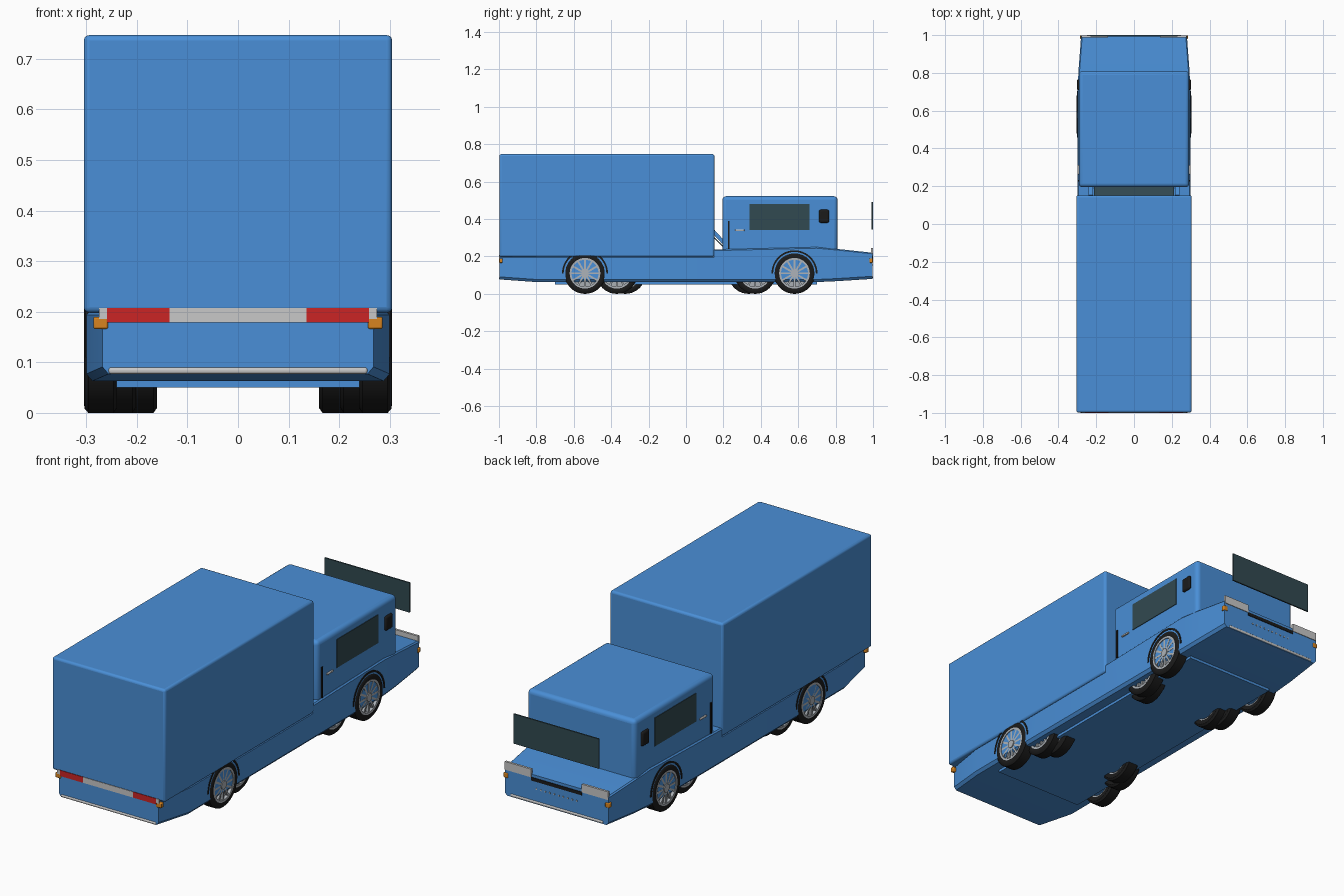
import bpy, bmesh, math
from mathutils import Matrix, Vector

if "Cube" in bpy.data.objects:
    bpy.data.objects.remove(bpy.data.objects["Cube"])


def material(name, r, g, b):
    m = bpy.data.materials.new(name)
    m.diffuse_color = (r, g, b, 1)
    m.use_nodes = True
    m.node_tree.nodes["Principled BSDF"].inputs["Base Color"].default_value = m.diffuse_color
    return m


BLUE = material("body_blue", 0.068, 0.275, 0.68)
GLASS = material("dark_glass", 0.031, 0.067, 0.082)
BLACK = material("rubber_black", 0.011, 0.011, 0.011)
SILVER = material("rim_silver", 0.42, 0.45, 0.48)
WHITE = material("light_grey", 0.58, 0.58, 0.58)
RED = material("reflector_red", 0.6, 0.018, 0.018)
ORANGE = material("marker_orange", 0.68, 0.23, 0.014)


def finish(bm, name, mat, bevel=0.0, segments=3):
    bmesh.ops.recalc_face_normals(bm, faces=bm.faces)
    me = bpy.data.meshes.new(name)
    bm.to_mesh(me)
    bm.free()
    ob = bpy.data.objects.new(name, me)
    bpy.context.collection.objects.link(ob)
    me.materials.append(mat)
    if bevel:
        b = ob.modifiers.new("bevel", 'BEVEL')
        b.width, b.segments, b.limit_method = bevel, segments, 'ANGLE'
        b.angle_limit = math.radians(35)
    bpy.ops.object.select_all(action='DESELECT')
    ob.select_set(True)
    bpy.context.view_layer.objects.active = ob
    bpy.ops.object.shade_smooth_by_angle(angle=math.radians(35))
    return ob


def box(name, mat, x, y, z, bevel=0.0, segments=3):
    """Box from (min, max) pairs."""
    bm = bmesh.new()
    bmesh.ops.create_cube(bm, size=1)
    for v in bm.verts:
        v.co = [(a + b) / 2 + c * (b - a) for (a, b), c in zip((x, y, z), v.co)]
    return finish(bm, name, mat, bevel, segments)


def pair(name, mat, x, y, z, bevel=0.0):
    """The same box on both sides of the truck."""
    box(name + "_right", mat, x, y, z, bevel)
    box(name + "_left", mat, (-x[1], -x[0]), y, z, bevel)


def lathe(name, mat, profile, centre, side, start=0.0, sweep=360.0, steps=40):
    """Spin closed (x offset, radius) profile round an axle, outer side = side."""
    bm = bmesh.new()
    closed = sweep >= 360
    rings = []
    for i in range(steps if closed else steps + 1):
        a = math.radians(start + sweep * i / steps)
        rings.append([bm.verts.new((centre[0] + side * o, centre[1] + r * math.cos(a),
                                    centre[2] + r * math.sin(a))) for o, r in profile])
    n = len(profile)
    for i in range(len(rings) if closed else len(rings) - 1):
        p, q = rings[i], rings[(i + 1) % len(rings)]
        for k in range(n):
            bm.faces.new((p[k], p[(k + 1) % n], q[(k + 1) % n], q[k]))
    if not closed:
        bm.faces.new(rings[0])
        bm.faces.new(rings[-1])
    return finish(bm, name, mat)


def wheel(name, x, y, side):
    c = (side * x, y, 0.11)
    lathe(name + "_tyre", BLACK, [(-.033, .08), (-.033, .1), (-.026, .11), (.024, .11),
                                  (.031, .102), (.033, .09), (.03, .08)], c, side)
    lathe(name + "_rim", SILVER, [(-.03, .082), (.031, .082), (.031, .072), (-.03, .072)], c, side)
    lathe(name + "_disc", SILVER, [(.01, .002), (.01, .075), (.016, .075), (.02, .002)], c, side)
    # spokes and hub
    bm = bmesh.new()
    for i in range(12):
        m = (Matrix.Translation(c) @ Matrix.Rotation(i * math.tau / 12, 4, 'X')
             @ Matrix.Translation((side * .022, 0, .045)) @ Matrix.Diagonal((.012, .01, .06, 1)))
        bmesh.ops.create_cube(bm, size=1, matrix=m)
    bmesh.ops.create_cone(bm, cap_ends=True, segments=20, radius1=.02, radius2=.02, depth=.02,
                          matrix=Matrix.Translation((c[0] + side * .022, c[1], c[2]))
                          @ Matrix.Rotation(math.pi / 2, 4, 'Y'))
    finish(bm, name + "_spokes", SILVER)


# lower body lofted along its length: y, half width, bottom, top
sections = [(-.996, .268, .077, .2), (-.8, .3, .063, .2), (.15, .3, .063, .2),
            (.151, .3, .063, .237), (.7, .299, .063, .25), (.81, .294, .068, .24),
            (.996, .28, .08, .22)]
bm = bmesh.new()
rings = []
for y, w, b, t in sections:
    half = [(w - .012, b), (w, b + .014), (w, t - .006), (w - .006, t)]
    ring = half + [(-px, pz) for px, pz in reversed(half)]
    rings.append([bm.verts.new((px, y, pz)) for px, pz in ring])
for p, q in zip(rings, rings[1:]):
    for k in range(8):
        bm.faces.new((p[k], p[(k + 1) % 8], q[(k + 1) % 8], q[k]))
bm.faces.new(rings[0])
bm.faces.new(rings[-1])
finish(bm, "lower_body", BLUE)
box("underfloor", BLUE, (-.24, .24), (-.7, .7), (.05, .07))

# cargo box and cab
box("cargo_box", BLUE, (-.305, .305), (-.998, .152), (.198, .747), .011)
box("cab", BLUE, (-.292, .292), (.195, .81), (.22, .522), .02, 4)

# cab side details
pair("side_window", GLASS, (.288, .295), (.34, .66), (.342, .48))
pair("side_mirror", BLACK, (.285, .303), (.71, .765), (.38, .45), .012)
pair("door_handle", WHITE, (.288, .299), (.263, .312), (.336, .345), .003)
pair("rear_door_seal", BLACK, (.288, .297), (.224, .232), (.24, .39))

# panel and struts between cab and cargo box
def slanted(name, mat, x, p, q, thick):
    d = Vector((0, q[0] - p[0], q[1] - p[1]))
    bm = bmesh.new()
    m = (Matrix.Translation((sum(x) / 2, (p[0] + q[0]) / 2, (p[1] + q[1]) / 2))
         @ Matrix.Rotation(math.atan2(d.z, d.y), 4, 'X')
         @ Matrix.Diagonal((x[1] - x[0], d.length, thick, 1)))
    bmesh.ops.create_cube(bm, size=1, matrix=m)
    finish(bm, name, mat)


slanted("gap_panel", GLASS, (-.212, .212), (.15, .3), (.2, .25), .006)
for s, label in ((1, "right"), (-1, "left")):
    xs = sorted((s * .218, s * .24))
    slanted("gap_strut_" + label, BLUE, xs, (.145, .335), (.2, .275), .02)

# windshield panel standing over the nose
box("windshield", GLASS, (-.23, .23), (.993, 1.0), (.345, .49))

# nose: headlights, grille strip, vent studs, bumper
pair("headlight", WHITE, (.137, .278), (.988, .999), (.205, .245))
box("grille_strip", BLACK, (-.137, .137), (.99, .999), (.19, .206))
for i in range(10):
    x = -.108 + i * .024
    box("vent_stud", WHITE, (x - .003, x + .003), (.99, .999), (.152, .158))
box("nose_bumper", WHITE, (-.25, .25), (.985, 1.0), (.082, .095), .005)
pair("nose_marker", ORANGE, (.262, .286), (.98, .999), (.166, .19), .004)

# tail: reflector strip, markers, bumper
box("tail_strip_centre", WHITE, (-.135, .135), (-1.0, -.994), (.179, .207))
pair("tail_strip_red", RED, (.135, .259), (-1.0, -.994), (.179, .207))
pair("tail_strip_end", WHITE, (.259, .275), (-1.0, -.994), (.186, .207))
pair("tail_marker", ORANGE, (.257, .286), (-1.0, -.98), (.166, .19), .004)
box("tail_bumper", WHITE, (-.256, .256), (-1.0, -.985), (.077, .09), .005)

# wheels: outer pair plus tucked-in pairs, with arches over the outer ones
for s, label in ((1, "right"), (-1, "left")):
    for y, end in ((-.54, "tail"), (.58, "nose")):
        wheel(f"{end}_wheel_{label}", .272, y, s)
        lathe(f"{end}_arch_{label}", BLACK, [(-.03, .114), (.005, .114), (.005, .123), (-.03, .123)],
              (s * .297, y, .11), s, 0, 180, 24)
    for x, y, end in ((.235, -.37, "tail_mid"), (.193, -.325, "tail_inner"),
                      (.235, .37, "nose_mid"), (.193, .335, "nose_inner")):
        wheel(f"{end}_wheel_{label}", x, y, s)
